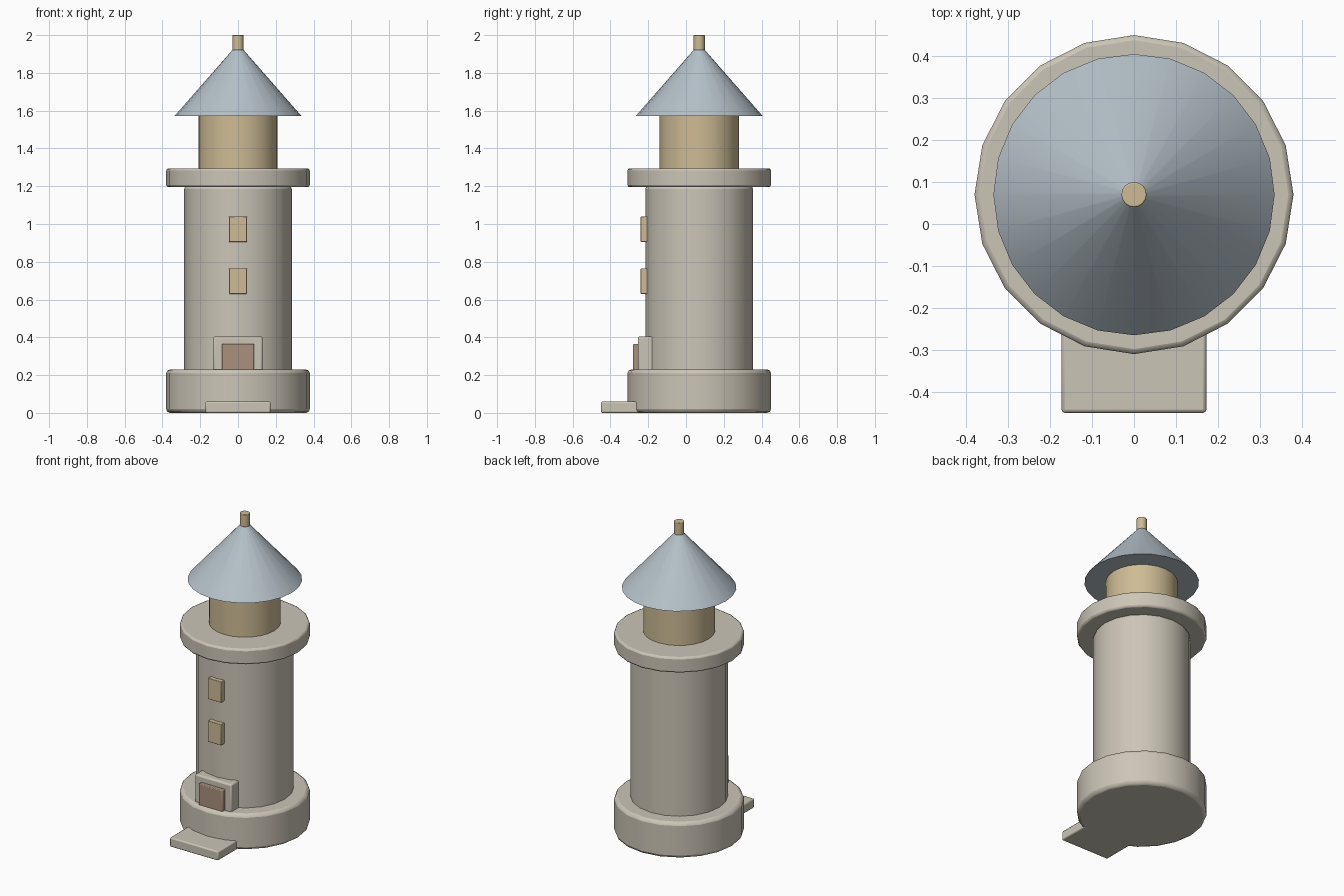
import bpy, math

cube = bpy.data.objects.get("Cube")
if cube:
    bpy.data.objects.remove(cube, do_unlink=True)

AXIS_Y = 0.07  # centre line of the tower


def material(name, rgb):
    m = bpy.data.materials.new(name)
    m.use_nodes = True
    m.diffuse_color = (*rgb, 1)
    node = next(n for n in m.node_tree.nodes if n.type == 'BSDF_PRINCIPLED')
    node.inputs["Base Color"].default_value = (*rgb, 1)
    node.inputs["Roughness"].default_value = 0.8
    return m


stone = material("pale stone", (0.60, 0.56, 0.47))
gold = material("warm gold", (0.62, 0.50, 0.30))
slate = material("blue grey slate", (0.46, 0.53, 0.58))
wood = material("brown wood", (0.40, 0.28, 0.21))


def finish(name, mat, bevel):
    obj = bpy.context.object
    obj.name = name
    obj.data.materials.append(mat)
    bpy.ops.object.transform_apply(location=False, rotation=True, scale=True)
    bpy.ops.object.shade_smooth_by_angle(angle=math.radians(35))
    if bevel:
        mod = obj.modifiers.new("soft edges", 'BEVEL')
        mod.width = bevel
        mod.segments = 2
        mod.limit_method = 'ANGLE'
        mod.angle_limit = math.radians(40)
    return obj


def drum(name, mat, radius, z0, z1, sides=20, bevel=0.0, top=None):
    bpy.ops.mesh.primitive_cone_add(
        vertices=sides, radius1=radius, radius2=radius if top is None else top,
        depth=z1 - z0, location=(0, AXIS_Y, (z0 + z1) / 2))
    return finish(name, mat, bevel)


def block(name, mat, width, y0, y1, z0, z1, bevel=0.0):
    bpy.ops.mesh.primitive_cube_add(size=1, location=(0, (y0 + y1) / 2, (z0 + z1) / 2))
    bpy.context.object.scale = (width, y1 - y0, z1 - z0)
    return finish(name, mat, bevel)


# Round tower, from the ground up
drum("base", stone, 0.38, 0, 0.23, bevel=0.02)
drum("tower", stone, 0.285, 0.2, 1.2, bevel=0.015)
drum("gallery", stone, 0.38, 1.195, 1.295, bevel=0.012)
drum("lamp_room", gold, 0.21, 1.28, 1.58, sides=24)
drum("roof", slate, 0.335, 1.573, 1.93, sides=24, top=0.022)
drum("finial", gold, 0.03, 1.92, 2.0, sides=16, bevel=0.003)

# Entrance
block("doorstep", stone, 0.345, -0.45, -0.15, 0, 0.06, bevel=0.008)
block("door_frame", stone, 0.26, -0.255, -0.15, 0.16, 0.405, bevel=0.01)
block("door", wood, 0.17, -0.28, -0.2, 0.16, 0.365, bevel=0.005)

# Windows up the front
for label, z in (("lower", 0.63), ("upper", 0.905)):
    block(label + "_window", gold, 0.095, -0.24, -0.18, z, z + 0.135, bevel=0.003)
